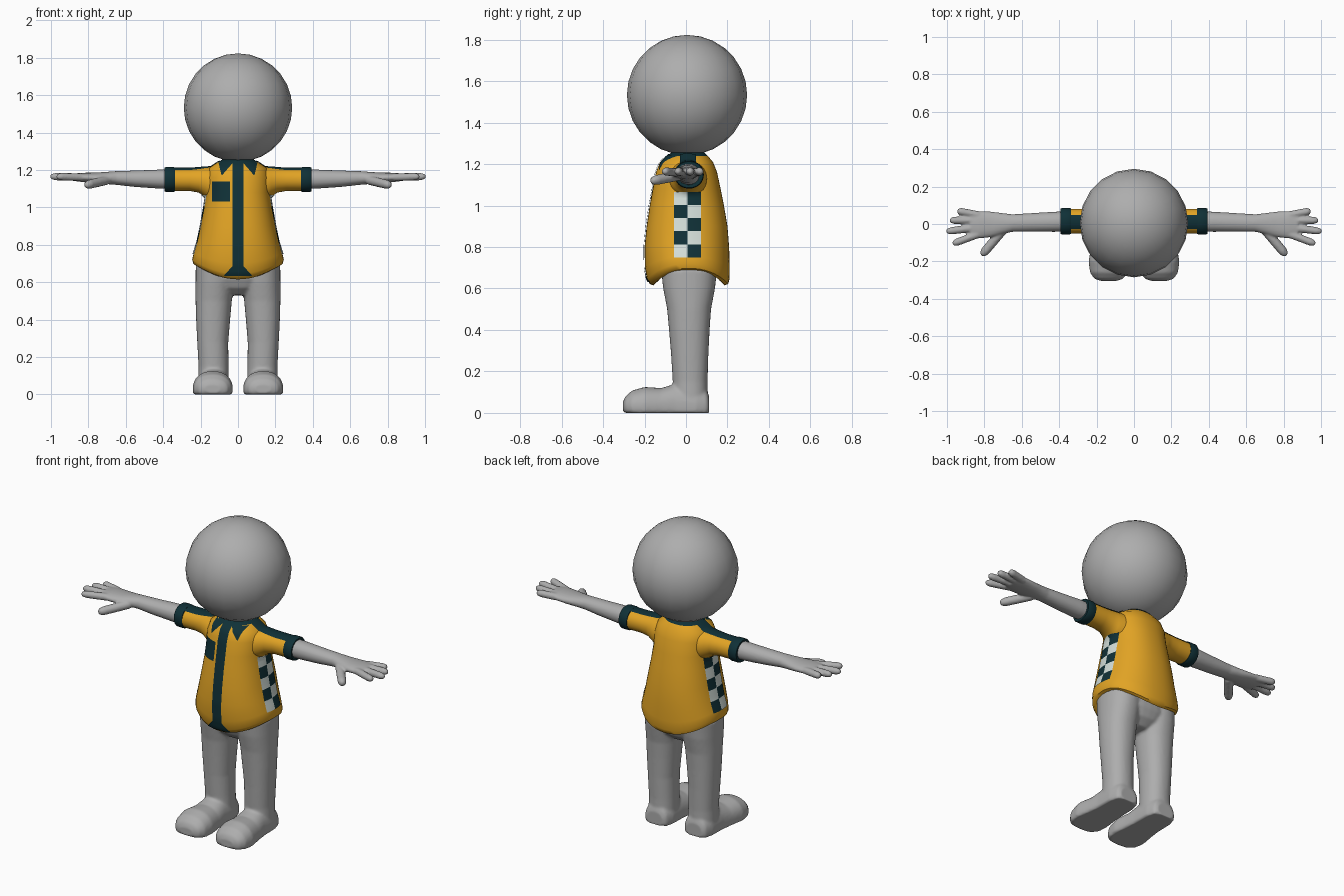
import bpy, bmesh, math
from mathutils import Vector
from mathutils.bvhtree import BVHTree

if "Cube" in bpy.data.objects:
    bpy.data.objects.remove(bpy.data.objects["Cube"])


def material(name, rgb):
    m = bpy.data.materials.new(name)
    m.diffuse_color = (*rgb, 1)
    m.use_nodes = True
    m.node_tree.nodes["Principled BSDF"].inputs["Base Color"].default_value = m.diffuse_color
    return m


GREY = material("grey skin", (0.42, 0.42, 0.42))
YELLOW = material("yellow cloth", (0.76, 0.37, 0.018))
TEAL = material("dark teal trim", (0.005, 0.03, 0.038))
PALE = material("pale check", (0.66, 0.74, 0.70))


def ring(axis, pos, c1, c2, r1, r2, n=2.0, seg=32, s=1):
    """Superellipse section across the given axis; s mirrors it in x."""
    pts = []
    for i in range(seg):
        a = 2 * math.pi * i / seg
        c, d = math.cos(a), math.sin(a)
        u = c1 + r1 * math.copysign(abs(c) ** (2 / n), c)
        v = c2 + r2 * math.copysign(abs(d) ** (2 / n), d)
        p = {"x": (pos, u, v), "y": (u, pos, v), "z": (u, v, pos)}[axis]
        pts.append(Vector((p[0] * s, p[1], p[2])))
    return pts


def loft(rings):
    """Skin a list of rings and close both ends."""
    k = len(rings[0])
    verts = [p for r in rings for p in r]
    faces = [(j * k + i, j * k + (i + 1) % k, (j + 1) * k + (i + 1) % k, (j + 1) * k + i)
             for j in range(len(rings) - 1) for i in range(k)]
    faces += [tuple(range(k))[::-1], tuple(range(len(verts) - k, len(verts)))]
    return verts, faces


def merge(parts):
    verts, faces = [], []
    for v, f in parts:
        faces += [tuple(i + len(verts) for i in q) for q in f]
        verts += v
    return verts, faces


def make(name, geo, mats, angle=50, outward=True):
    me = bpy.data.meshes.new(name)
    me.from_pydata(geo[0], [], geo[1])
    if outward:
        bm = bmesh.new()
        bm.from_mesh(me)
        bmesh.ops.recalc_face_normals(bm, faces=bm.faces)
        bm.to_mesh(me)
        bm.free()
    for m in mats:
        me.materials.append(m)
    ob = bpy.data.objects.new(name, me)
    bpy.context.collection.objects.link(ob)
    bpy.ops.object.select_all(action="DESELECT")
    ob.select_set(True)
    bpy.context.view_layer.objects.active = ob
    bpy.ops.object.shade_smooth_by_angle(angle=math.radians(angle))
    return ob


def blend(ob, voxel, rounds):
    """Fuse overlapping limb pieces into one soft skin."""
    r = ob.modifiers.new("fuse", "REMESH")
    r.mode, r.voxel_size, r.use_smooth_shade = "VOXEL", voxel, True
    m = ob.modifiers.new("soften", "SMOOTH")
    m.factor, m.iterations = 0.5, rounds


def finger(a, b, r, s):
    a, b = Vector(a), Vector(b)
    d = (b - a).normalized()
    u = d.cross(Vector((0, 0, 1))).normalized()
    v = d.cross(u)
    rings = []
    for t, k in ((0, 0.5), (0.1, 1), (0.5, 1), (0.84, 0.98), (0.95, 0.75), (1, 0.35)):
        c = a.lerp(b, t)
        pts = [c + r * k * (u * math.cos(q * math.pi / 6) + v * math.sin(q * math.pi / 6)) for q in range(12)]
        rings.append([Vector((p.x * s, p.y, p.z)) for p in pts])
    return loft(rings)


# Head
bpy.ops.mesh.primitive_uv_sphere_add(segments=20, ring_count=14, radius=0.29, location=(0, 0.005, 1.533))
head = bpy.context.object
head.name = "head"
head.data.materials.append(GREY)
bpy.ops.object.shade_smooth()

# Shirt body: height, half width, front y, back y
PROFILE = [(1.255, .085, -.07, .09), (1.24, .11, -.092, .105), (1.21, .155, -.125, .13),
           (1.16, .17, -.145, .15), (1.08, .17, -.16, .167), (1.0, .182, -.175, .183),
           (.9, .2, -.19, .2), (.8, .217, -.2, .208), (.7, .237, -.198, .211),
           (.645, .245, -.188, .21), (.622, .238, -.175, .203), (.615, .22, -.158, .187),
           (.64, .19, -.13, .16)]
rings = []
for z, w, f, b in PROFILE:
    pts = ring("z", z, 0, (f + b) / 2, w, (b - f) / 2, 2.25, 48)
    drop = min(1, max(0, (0.85 - z) / 0.2))
    for p in pts:                       # hem rises toward the sides
        p.z += 0.075 * drop * min(1, (p.x / w) ** 2)
    rings.append(pts)
torso = loft(rings)
shirt = make("shirt_body", torso, [YELLOW, TEAL])
for p in shirt.data.polygons:           # neckband
    if p.center.z > 1.243:
        p.material_index = 1

# Sleeves and cuffs
sleeves = []
for s, side in ((1, "left"), (-1, "right")):
    geo = loft([ring("x", x, y, z, ry, rz, 2.1, 32, s) for x, y, z, ry, rz in (
        (.08, .01, 1.13, .1, .088), (.155, .01, 1.127, .088, .088), (.18, .011, 1.136, .078, .078),
        (.21, .013, 1.145, .07, .066), (.26, .015, 1.148, .066, .06), (.35, .015, 1.148, .066, .06))])
    sleeves.append(geo)
    make("sleeve_" + side, geo, [YELLOW])
    make("cuff_" + side, loft([ring("x", x, .015, 1.149, r, r - .004, 2.1, 32, s) for x, r in (
        (.336, .06), (.338, .068), (.345, .071), (.385, .071), (.392, .067), (.39, .056))]), [TEAL])
cloth = BVHTree.FromPolygons(*merge([torso] + sleeves))


def decal(name, place, direction, corners, nu, nv, mats, rule=None):
    """Lay a thin patch on the cloth; corners are 2D, anticlockwise."""
    d = Vector(direction)
    a, b, c, e = [Vector(q) for q in corners]
    verts = []
    for j in range(nv + 1):
        for i in range(nu + 1):
            q = a.lerp(b, i / nu).lerp(e.lerp(c, i / nu), j / nv)
            start = place(q.x, q.y)
            hit = cloth.ray_cast(start, d)[0] or cloth.find_nearest(start)[0]
            verts.append(hit - d * 0.005)
    faces, slots = [], []
    for j in range(nv):
        for i in range(nu):
            k = j * (nu + 1) + i
            f = [k, k + 1, k + nu + 2, k + nu + 1]
            n = (verts[f[2]] - verts[f[0]]).cross(verts[f[3]] - verts[f[1]])
            faces.append(f[::-1] if n.dot(d) > 0 else f)
            slots.append(rule(i, j) if rule else 0)
    ob = make(name, (verts, faces), mats, outward=False)
    ob.data.polygons.foreach_set("material_index", slots)


def front(x, z):
    return Vector((x, -1, z))


# Button placket, hem flare and pocket
FWD = (0, 1, 0)
decal("placket", front, FWD, [(-.03, .685), (.03, .685), (.03, 1.248), (-.03, 1.248)], 4, 30, [TEAL])
decal("placket_flare", front, FWD, [(-.078, .632), (.078, .632), (.03, .685), (-.03, .685)], 8, 4, [TEAL])
decal("pocket", front, FWD, [(-.14, 1.03), (-.044, 1.03), (-.044, 1.138), (-.14, 1.138)], 6, 6, [TEAL])

for s, side in ((1, "left"), (-1, "right")):
    # Collar flap
    decal("collar_" + side, front, FWD,
          [(.085 * s, 1.172), (.088 * s, 1.172), (.104 * s, 1.238), (.02 * s, 1.247)], 6, 8, [TEAL])
    # Shoulder stripe
    decal("shoulder_stripe_" + side, lambda x, y: Vector((x, y, 2)), (0, 0, -1),
          [(.1 * s, -.028), (.34 * s, -.028), (.34 * s, .048), (.1 * s, .048)], 20, 6, [TEAL])
    # Chequered side panel
    decal("check_panel_" + side, lambda y, z: Vector((s, y, z)), (-s, 0, 0),
          [(-.058, .75), (.072, .75), (.072, 1.066), (-.058, 1.066)], 4, 20, [PALE, TEAL],
          lambda i, j: (i // 2 + j // 4) % 2)

    # Arm, palm, fingers and thumb
    arm = [loft([ring("x", x, y, z, ry, rz, 2.1, 24, s) for x, y, z, ry, rz in (
        (.33, .013, 1.15, .054, .051), (.42, .012, 1.151, .054, .051), (.55, .008, 1.153, .05, .044),
        (.65, .005, 1.157, .047, .037), (.7, .002, 1.157, .056, .033), (.76, -.002, 1.157, .068, .029),
        (.83, -.004, 1.16, .074, .025), (.875, -.004, 1.161, .066, .02))])]
    for a, b in (((.82, .046), (.945, .07)), ((.83, .018), (.985, .02)),
                 ((.83, -.018), (1.004, -.04)), ((.82, -.05), (.97, -.106))):
        arm.append(finger((*a, 1.16), (*b, 1.165), .0205, s))
    arm.append(finger((.69, -.02, 1.148), (.815, -.168, 1.118), .025, s))
    blend(make("arm_" + side, merge(arm), [GREY]), 0.006, 4)

# Hips, legs and feet
lower = [loft([ring("z", z, 0, .015, rx, ry, 2.3) for z, rx, ry in (
    (.53, .07, .06), (.57, .15, .105), (.62, .2, .128), (.69, .2, .13))])]
for s in (1, -1):
    lower.append(loft([ring("z", z, cx, cy, rx, ry, 2.2, 32, s) for z, cx, cy, rx, ry in (
        (.69, .118, .015, .108, .135), (.6, .124, .015, .103, .125), (.5, .13, .015, .097, .106),
        (.4, .133, .016, .091, .098), (.28, .135, .018, .083, .09), (.15, .131, .02, .08, .084),
        (.06, .131, .02, .082, .085))]))
    foot = [ring("y", y, cx, .03, w, h - .03, 2.2, 32, s) for y, cx, w, h in (
        (.112, .131, .055, .08), (.1, .131, .072, .11), (.05, .131, .086, .135), (-.05, .131, .088, .14),
        (-.12, .133, .096, .12), (-.2, .135, .108, .125), (-.26, .135, .1, .108),
        (-.292, .135, .078, .08), (-.304, .135, .045, .055))]
    for r in foot:                      # flat sole
        for p in r:
            p.z = max(p.z, 0.0)
    lower.append(loft(foot))
blend(make("legs", merge(lower), [GREY]), 0.008, 5)
